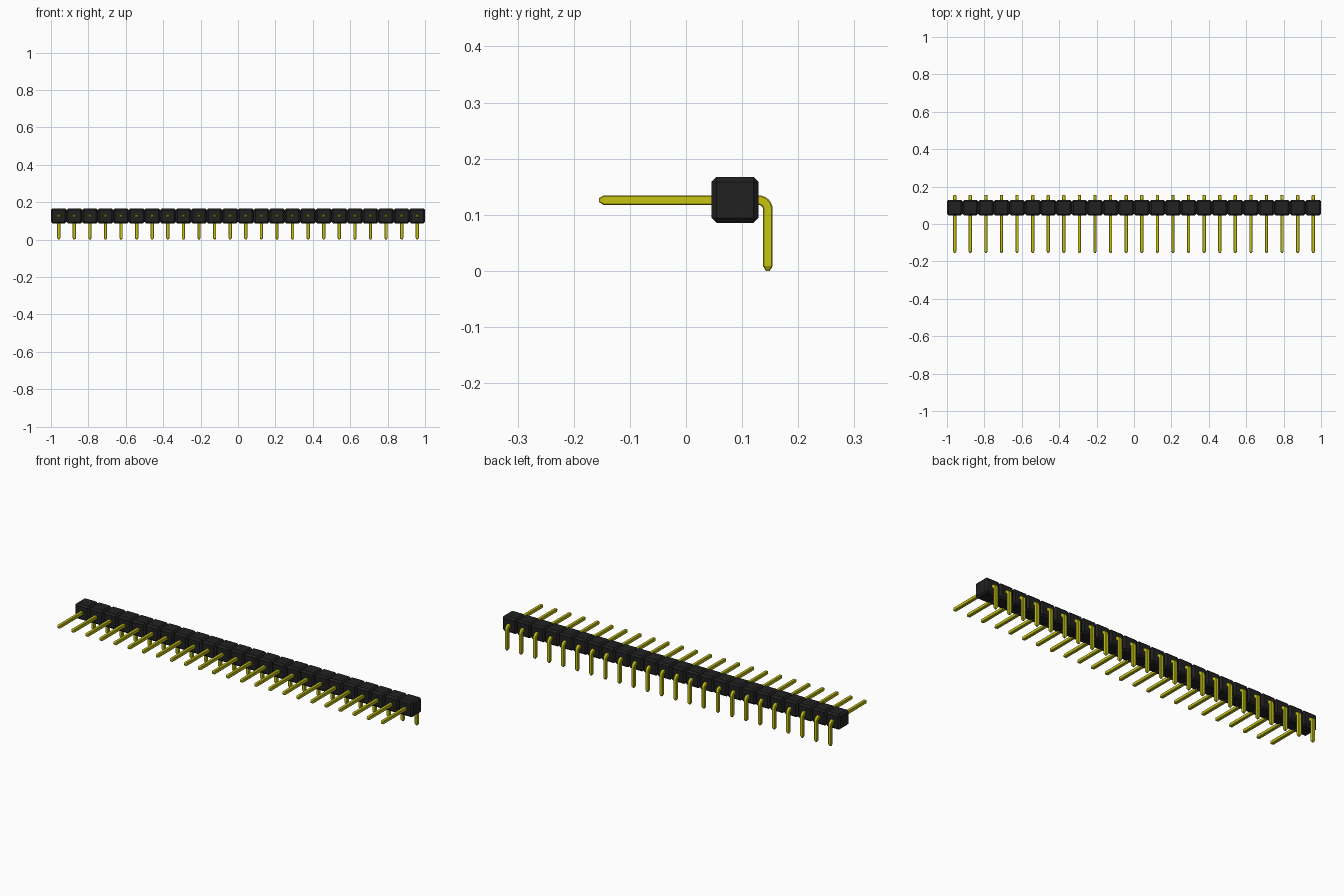
import bpy
import bmesh
import math
from mathutils import Vector

cube = bpy.data.objects.get("Cube")
if cube:
    bpy.data.objects.remove(cube, do_unlink=True)

COUNT = 24
PITCH = 2.0 / COUNT


def material(name, rgb, rough):
    m = bpy.data.materials.new(name)
    m.use_nodes = True
    m.diffuse_color = (*rgb, 1)
    b = m.node_tree.nodes["Principled BSDF"]
    b.inputs["Base Color"].default_value = (*rgb, 1)
    b.inputs["Roughness"].default_value = rough
    return m


black = material("black plastic", (0.015, 0.015, 0.015), 0.6)
gold = material("yellow metal", (0.57, 0.56, 0.007), 0.4)


def finish(bm, name, mat):
    bmesh.ops.recalc_face_normals(bm, faces=bm.faces)
    me = bpy.data.meshes.new(name)
    bm.to_mesh(me)
    bm.free()
    me.materials.append(mat)
    return me


# Housing segment: a block with every edge chamfered
def housing_mesh():
    bm = bmesh.new()
    bmesh.ops.create_cube(bm, size=1)
    bmesh.ops.scale(bm, vec=(PITCH, 0.084, 0.082), verts=bm.verts)
    bmesh.ops.bevel(bm, geom=list(bm.edges), offset=0.009, segments=1,
                    affect='EDGES', profile=0.5)
    bmesh.ops.translate(bm, vec=(0, 0.0875, 0.1265), verts=bm.verts)
    return finish(bm, "housing_segment", black)


# Bent pin: chamfered square section swept along an L path, tapered at both ends
def pin_mesh():
    half, cut = 0.0087, 0.0022
    inner = half - cut
    section = [(half, -inner), (half, inner), (inner, half), (-inner, half),
               (-half, inner), (-half, -inner), (-inner, -half), (inner, -half)]
    level, drop_y, radius, steps = 0.126, 0.1458, 0.0165, 8

    # stations: y, z, direction angle, section scale
    stations = [(-0.155, level, 0, 0.4), (-0.147, level, 0, 1)]
    for i in range(steps + 1):
        a = math.pi / 2 * i / steps
        stations.append((drop_y - radius + radius * math.sin(a),
                         level - radius + radius * math.cos(a), a, 1))
    stations += [(drop_y, 0.009, math.pi / 2, 1), (drop_y, 0, math.pi / 2, 0.4)]

    bm = bmesh.new()
    rings = []
    for y, z, a, s in stations:
        up = Vector((0, math.sin(a), math.cos(a)))
        rings.append([bm.verts.new(Vector((u * s, y, z)) + up * v * s)
                      for u, v in section])
    n = len(section)
    for r0, r1 in zip(rings, rings[1:]):
        for i in range(n):
            j = (i + 1) % n
            bm.faces.new((r0[i], r0[j], r1[j], r1[i]))
    bm.faces.new(rings[0])
    bm.faces.new(rings[-1])
    return finish(bm, "bent_pin", gold)


# Repeat both parts along the row
housing, pin = housing_mesh(), pin_mesh()
for i in range(COUNT):
    x = (i - (COUNT - 1) / 2) * PITCH
    for name, me in (("housing_segment", housing), ("bent_pin", pin)):
        ob = bpy.data.objects.new(f"{name}_{i + 1:02d}", me)
        ob.location.x = x
        bpy.context.collection.objects.link(ob)
